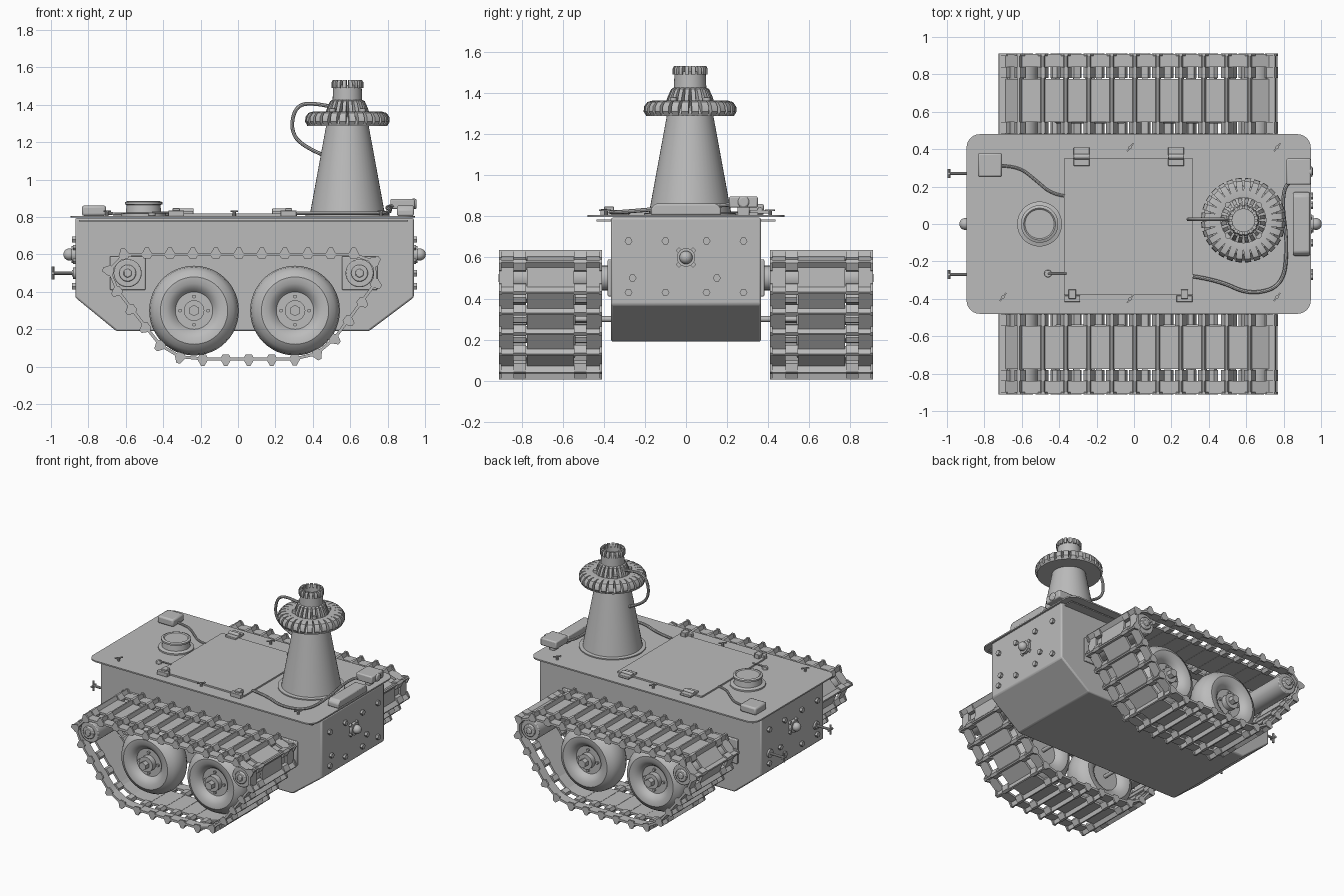
import bpy, bmesh, math
from mathutils import Matrix, Vector, geometry

cube = bpy.data.objects.get("Cube")
if cube:
    bpy.data.objects.remove(cube)

grey = bpy.data.materials.new("plain grey")
grey.use_nodes = True
grey.diffuse_color = (0.5, 0.5, 0.5, 1)
grey.node_tree.nodes["Principled BSDF"].inputs["Base Color"].default_value = (0.5, 0.5, 0.5, 1)

I = Matrix.Identity(4)
T = Matrix.Translation
ROT = {"z": I, "x": Matrix.Rotation(math.pi / 2, 4, "Y"), "y": Matrix.Rotation(-math.pi / 2, 4, "X")}


def spin(a):
    return Matrix.Rotation(a, 4, "Z")


def box(bm, c, s, m=I):
    bmesh.ops.create_cube(bm, size=1, matrix=m @ T(c) @ Matrix.Diagonal((*s, 1)))


def cyl(bm, c, r, h, axis="z", r2=None, seg=24):
    bmesh.ops.create_cone(bm, cap_ends=True, segments=seg, radius1=r, radius2=r if r2 is None else r2,
                          depth=h, matrix=T(c) @ ROT[axis])


def ball(bm, c, r):
    bmesh.ops.create_uvsphere(bm, u_segments=20, v_segments=12, radius=r, matrix=T(c))


def prism(bm, pts, depth, m=I):
    """Extrude an xz outline along y, centred."""
    f = bm.faces.new([bm.verts.new(m @ Vector((x, -depth / 2, z))) for x, z in pts])
    ext = bmesh.ops.extrude_face_region(bm, geom=[f], use_keep_orig=True)
    move = m.to_3x3() @ Vector((0, depth, 0))
    bmesh.ops.translate(bm, vec=move, verts=[v for v in ext["geom"] if isinstance(v, bmesh.types.BMVert)])


def lathe(bm, prof, m=I, seg=48):
    """Turn (radius, height) points about the local z axis."""
    vs = [bm.verts.new((r, 0, z)) for r, z in prof]
    es = [bm.edges.new(p) for p in zip(vs, vs[1:])]
    before = set(bm.verts) - set(vs)
    bmesh.ops.spin(bm, geom=vs + es, cent=(0, 0, 0), axis=(0, 0, 1), angle=2 * math.pi, steps=seg)
    new = [v for v in bm.verts if v not in before]
    bmesh.ops.remove_doubles(bm, verts=new, dist=1e-5)
    bmesh.ops.transform(bm, matrix=m, verts=[v for v in new if v.is_valid])


def finish(name, bm, bevel=0, seg=2):
    bmesh.ops.recalc_face_normals(bm, faces=bm.faces)
    me = bpy.data.meshes.new(name)
    bm.to_mesh(me)
    bm.free()
    me.materials.append(grey)
    ob = bpy.data.objects.new(name, me)
    bpy.context.collection.objects.link(ob)
    if bevel:
        mod = ob.modifiers.new("soft edges", "BEVEL")
        mod.width, mod.segments = bevel, seg
    bpy.ops.object.select_all(action="DESELECT")
    ob.select_set(True)
    bpy.context.view_layer.objects.active = ob
    bpy.ops.object.shade_smooth_by_angle(angle=math.radians(35))
    return ob


def tube(name, pts, r):
    cu = bpy.data.curves.new(name, "CURVE")
    cu.dimensions, cu.bevel_depth, cu.bevel_resolution, cu.use_fill_caps = "3D", r, 2, True
    sp = cu.splines.new("NURBS")
    sp.points.add(len(pts) - 1)
    for p, co in zip(sp.points, pts):
        p.co = (*co, 1)
    sp.use_endpoint_u, sp.order_u = True, 3
    tmp = bpy.data.objects.new(name, cu)
    bm = bmesh.new()
    bm.from_mesh(bpy.data.meshes.new_from_object(tmp))
    bpy.data.objects.remove(tmp)
    finish(name, bm)


# Hull with sloped lower ends, and a side lip under the deck
bm = bmesh.new()
prism(bm, [(-.87, .795), (-.87, .37), (-.65, .19), (.7, .19), (.94, .37), (.94, .795)], .73)
finish("hull", bm, .01)
bm = bmesh.new()
for s in (-1, 1):
    box(bm, (.03, s * .4, .78), (1.76, .07, .008))
finish("hull_lip", bm)

# Deck plate with round corners
bm = bmesh.new()
box(bm, (.025, 0, .802), (1.84, .96, .01))
up = [e for e in bm.edges if abs(e.verts[0].co.z - e.verts[1].co.z) > .005]
bmesh.ops.bevel(bm, geom=up, offset=.07, segments=6, affect="EDGES", profile=.5)
finish("deck", bm)

# Hatch with hinges and latches
bm = bmesh.new()
box(bm, (-.03, -.015, .812), (.69, .73, .012))
finish("hatch", bm)
bm = bmesh.new()
for x in (-.28, .225):
    box(bm, (x, .36, .822), (.085, .1, .018))
    cyl(bm, (x, .36, .832), .014, .085, "x", seg=12)
for x in (-.33, .27):
    box(bm, (x, -.4, .82), (.085, .035, .03))
    box(bm, (x, -.375, .83), (.04, .05, .035))
cyl(bm, (-.46, -.265, .815), .02, .02)
box(bm, (-.41, -.265, .825), (.1, .01, .01))
finish("hatch_fittings", bm, .004)

# Deck cleats
bm = bmesh.new()
for x, y in ((-.02, .41), (-.02, -.4), (.765, .41), (.765, -.39), (-.7, -.39)):
    cyl(bm, (x, y, .815), .009, .035, seg=10)
    box(bm, (0, 0, 0), (.055, .008, .008), T((x, y, .83)) @ spin(.9))
finish("deck_cleats", bm)

# Round sight, electronics boxes and rear sensor
bm = bmesh.new()
lathe(bm, [(0, .806), (.12, .806), (.12, .818), (.095, .825), (.09, .865), (.1, .868), (.1, .88),
           (.085, .886), (.078, .88), (0, .88)], T((-.505, 0, 0)))
finish("round_sight", bm)
bm = bmesh.new()
box(bm, (-.77, .315, .834), (.13, .13, .055))
finish("front_box", bm, .012)
bm = bmesh.new()
prism(bm, [(-.17, .806), (.17, .806), (.17, .84), (.15, .862), (-.15, .862), (-.17, .84)], .09,
      T((.895, 0, 0)) @ spin(math.pi / 2))
box(bm, (.88, .28, .87), (.13, .14, .055))
cyl(bm, (.94, .28, .87), .028, .03, "x")
box(bm, (.88, .28, .825), (.04, .06, .05))
finish("rear_box", bm, .008)

# Tower cone, base ring, finned cap, collar and toothed crown
tower = T((.585, .02, 0))
bm = bmesh.new()
lathe(bm, [(0, .806), (.225, .806), (.225, .815), (.2, .818), (.113, 1.292), (0, 1.292)], tower)
finish("tower_cone", bm)
bm = bmesh.new()
lathe(bm, [(0, 1.288), (.215, 1.288), (.215, 1.298), (.18, 1.34), (.12, 1.35), (.082, 1.36), (.076, 1.5),
           (.076, 1.505), (.06, 1.505), (.06, 1.47), (0, 1.47)], tower)
finish("tower_cap", bm)
bm = bmesh.new()
fin = [(.12, 1.3), (.213, 1.29), (.226, 1.31), (.224, 1.335), (.208, 1.357), (.18, 1.365), (.12, 1.36)]
rib = [(.07, 1.35), (.118, 1.355), (.108, 1.385), (.092, 1.42), (.07, 1.432)]
tooth = [(.06, 1.49), (.085, 1.49), (.085, 1.52), (.078, 1.532), (.06, 1.532)]
for outline, n, width in ((fin, 28, .034), (rib, 20, .02), (tooth, 16, .019)):
    for i in range(n):
        prism(bm, outline, width, tower @ spin(2 * math.pi * (i + .5) / n))
for i in range(4):
    p = tower @ spin(math.pi * (i + .5) / 2) @ Vector((.115, 0, 1.365))
    cyl(bm, p, .017, .03, seg=12)
finish("tower_fins", bm)

# Hose and cables
tube("tower_hose", [(.52, .025, 1.385), (.42, .025, 1.41), (.31, .025, 1.4), (.28, .025, 1.27),
                    (.34, .025, 1.18), (.46, .025, 1.13)], .01)
tube("front_cable", [(-.71, .31, .82), (-.62, .31, .815), (-.52, .23, .815), (-.44, .16, .815), (-.37, .15, .815)], .008)
tube("rear_cable", [(.315, -.28, .82), (.45, -.3, .82), (.62, -.38, .82), (.8, -.33, .82), (.82, -.1, .84),
                    (.79, .12, .85), (.82, .24, .86), (.9, .24, .86)], .01)

# End plates: ball fitting, bolts and front hooks
bm = bmesh.new()
for x, s in ((-.87, -1), (.94, 1)):
    ball(bm, (x + s * .032, 0, .6), .032)
    cyl(bm, (x + s * .008, 0, .6), .045, .025, "x")
    for k in (-1, 1):
        box(bm, (0, 0, 0), (.014, .12, .022), T((x + s * .006, 0, .6)) @ Matrix.Rotation(k * math.pi / 4, 4, "X"))
    spots = [(y, z) for y in (-.28, -.1, .1, .28) for z in (.43, .68)] + [(-.26, .5), (.15, .5)]
    for y, z in spots:
        cyl(bm, (x + s * .008, y, z), .019, .02, "x", seg=6)
for y in (-.27, .27):
    cyl(bm, (-.93, y, .5), .009, .12, "x", seg=10)
    cyl(bm, (-.875, y, .5), .03, .015, "x", seg=16)
    cyl(bm, (-.99, y, .5), .008, .07, "z", seg=10)
    cyl(bm, (-.99, y, .5), .008, .05, "y", seg=10)
finish("end_fittings", bm)

# Track path wrapped around the end drums and road wheels
ENDS, WHEELS = ((-.59, .5), (.65, .5)), ((-.235, .3), (.305, .3))
dots = [Vector((x + r * math.cos(math.radians(a)), z + r * math.sin(math.radians(a))))
        for circles, r in ((ENDS, .1), (WHEELS, .258)) for x, z in circles for a in range(0, 360, 5)]
mid = Vector((.03, .35))
loop = [dots[i] for i in geometry.convex_hull_2d(dots)]
loop.sort(key=lambda p: -math.atan2(p.y - mid.y, p.x - mid.x))
k = min(range(len(loop)), key=lambda i: (loop[i] - Vector((-.59, .6))).length)
loop = loop[k:] + loop[:k + 1]
total = sum((b - a).length for a, b in zip(loop, loop[1:]))
count = round(total / .123)


def along(s):
    s %= total
    for a, b in zip(loop, loop[1:]):
        d = (b - a).length
        if s <= d:
            return a.lerp(b, s / d)
        s -= d
    return loop[-1]


def frame(a, b):
    """Local x runs along the belt and local z points outward."""
    c, t = (a + b) / 2, (b - a).normalized()
    return Matrix(((t.x, 0, -t.y, c.x), (0, 1, 0, 0), (t.y, 0, t.x, c.y), (0, 0, 0, 1)))


hexagon = [(-.03, 0), (-.018, -.022), (.018, -.022), (.03, 0), (.01, .037), (-.01, .037)]
spike = [(-.016, -.01), (.016, -.01), (.005, .037), (-.005, .037)]
wheel = [(0, .06), (.1, .06), (.115, .08), (.145, .1), (.18, .102), (.212, .082), (.233, .045), (.24, 0)]
wheel += [(r, -h) for r, h in wheel[-2::-1]]

for side, s in (("right", -1), ("left", 1)):
    bm = bmesh.new()
    for i in range(count):
        u = total * i / count - .02
        a, b = along(u), along(u + total / count)
        m = frame(a, b)
        for y0, y1 in ((.41, .485), (.545, .775), (.84, .91)):
            box(bm, (0, s * (y0 + y1) / 2, 0), ((b - a).length - .008, y1 - y0, .016), m)
        m = frame(along(u - .02), along(u + .02))
        prism(bm, spike, .5, m @ T((0, s * .66, 0)))
        for y, w in ((.515, .06), (.81, .06), (.905, .012), (.415, .012)):
            prism(bm, hexagon, w, m @ T((0, s * y, 0)))
    finish(side + "_track", bm)

    # Road wheels with hubs, nuts and axles
    bm = bmesh.new()
    for x, z in WHEELS:
        lathe(bm, wheel, T((x, s * .64, z)) @ ROT["y"])
        cyl(bm, (x, s * .71, z), .055, .06, "y")
        cyl(bm, (x, s * .75, z), .03, .06, "y", seg=6)
        cyl(bm, (x, s * .5, z), .014, .3, "y", seg=12)
        for i in range(4):
            a = i * math.pi / 2
            cyl(bm, (x + .075 * math.cos(a), s * .705, z + .075 * math.sin(a)), .01, .02, "y", seg=8)
    finish(side + "_road_wheels", bm)

    # End drums, hub nuts and hull mounting plates
    bm = bmesh.new()
    for x, z in ENDS:
        cyl(bm, (x, s * .65, z), .075, .48, "y", seg=32)
        cyl(bm, (x, s * .895, z), .045, .02, "y")
        cyl(bm, (x, s * .9, z), .025, .025, "y", seg=6)
        cyl(bm, (x, s * .4, z), .06, .08, "y")
        box(bm, (x, s * .372, z), (.19, .02, .18))
    finish(side + "_end_drums", bm, .006)
